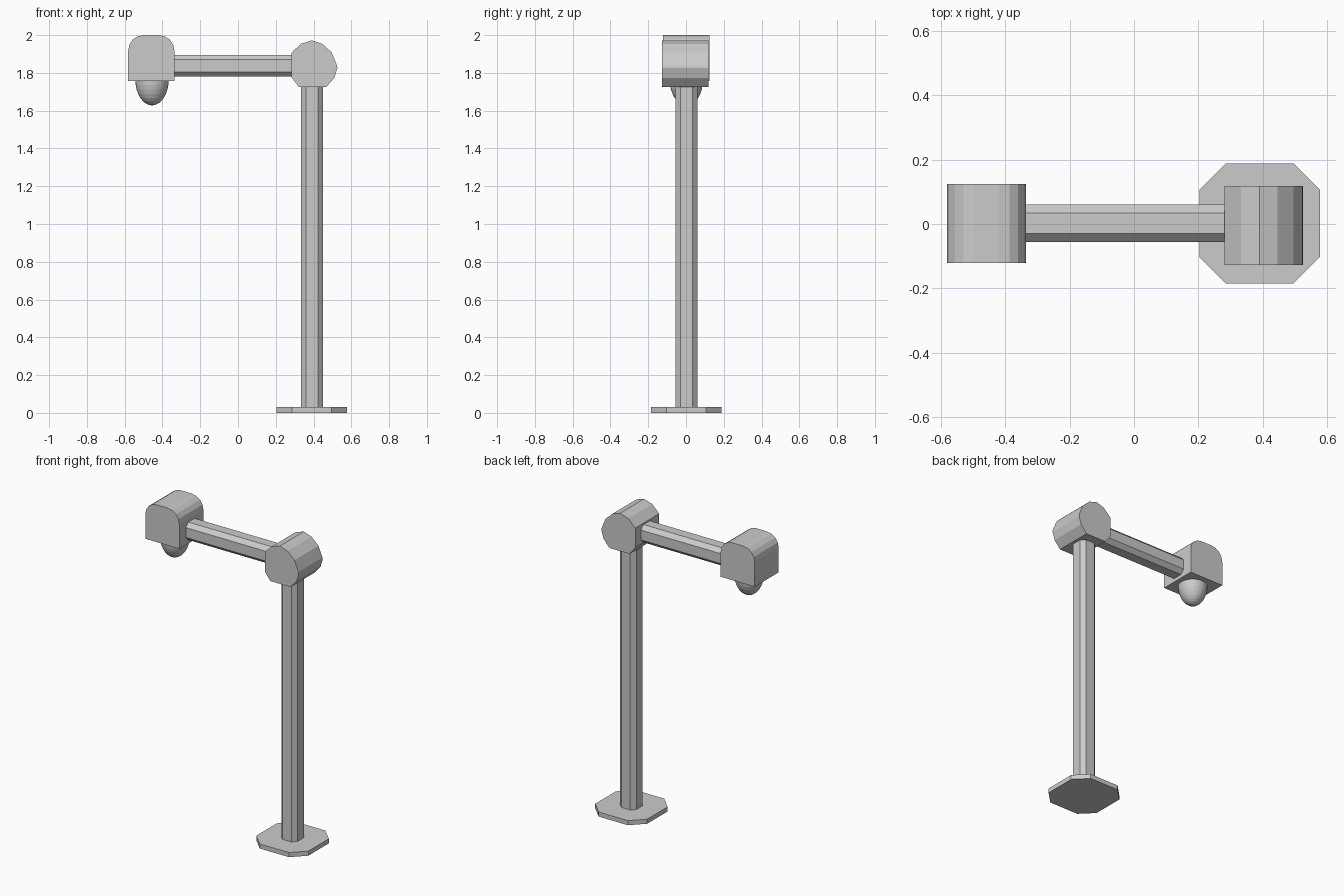
import bpy, bmesh, math
from mathutils import Matrix, Vector

if "Cube" in bpy.data.objects:
    bpy.data.objects.remove(bpy.data.objects["Cube"])

PX, PY, AZ = 0.391, 0.002, 1.838   # post centre and arm height


def prism(name, profile, to_world, length):
    """Extrude a closed 2D profile along local z, then place it."""
    bm = bmesh.new()
    face = bm.faces.new([bm.verts.new((u, v, 0)) for u, v in profile])
    ext = bmesh.ops.extrude_face_region(bm, geom=[face])
    verts = [g for g in ext["geom"] if isinstance(g, bmesh.types.BMVert)]
    bmesh.ops.translate(bm, verts=verts, vec=(0, 0, length))
    bmesh.ops.transform(bm, matrix=to_world, verts=bm.verts)
    bmesh.ops.recalc_face_normals(bm, faces=bm.faces)
    mesh = bpy.data.meshes.new(name)
    bm.to_mesh(mesh)
    bm.free()
    obj = bpy.data.objects.new(name, mesh)
    bpy.context.collection.objects.link(obj)
    return obj


def octagon(half, flat):
    """Square with cut corners: half width and half length of each flat."""
    return [(half, -flat), (half, flat), (flat, half), (-flat, half),
            (-half, flat), (-half, -flat), (-flat, -half), (flat, -half)]


def along_y(y):
    """Profile (u, v) becomes (x, z), extruded towards +y from y."""
    return Matrix(((1, 0, 0, 0), (0, 0, 1, y), (0, 1, 0, 0), (0, 0, 0, 1)))


# Base plate and post
prism("base_plate", octagon(0.187, 0.105), Matrix.Translation((PX, PY, 0)), 0.03)
prism("post", octagon(0.058, 0.032), Matrix.Translation((PX, PY, 0.03)), 1.74)

# Horizontal arm
arm = Matrix.Translation((-0.36, PY, AZ)) @ Matrix.Rotation(math.pi / 2, 4, 'Y')
prism("arm", octagon(0.058, 0.032), arm, 0.7)

# Elbow joint: rounded at the upper right, cut corners elsewhere
joint = [(0.282, 1.778), (0.322, 1.726), (0.468, 1.726), (0.510, 1.774),
         (0.526, 1.826), (0.524, 1.84), (0.496, 1.908), (0.446, 1.954),
         (0.391, 1.972), (0.333, 1.954), (0.282, 1.905)]
prism("elbow_joint", joint, along_y(-0.128), 0.246)

# Lamp head: square block with rounded top corners
CX, half, r, top = -0.459, 0.1225, 0.083, 2.0
head = [(CX - half, 1.757), (CX + half, 1.757)]
for sign, angles in ((1, (0, 22.5, 45, 67.5, 90)), (-1, (90, 67.5, 45, 22.5, 0))):
    for a in map(math.radians, angles):
        head.append((CX + sign * (half - r + r * math.cos(a)),
                     top - r + r * math.sin(a)))
prism("lamp_head", head, along_y(-0.122), 0.247)

# Bulb
bpy.ops.mesh.primitive_uv_sphere_add(segments=32, ring_count=16, radius=1,
                                     location=(-0.455, PY, 1.763))
bulb = bpy.context.object
bulb.name = "bulb"
bulb.scale = (0.088, 0.088, 0.135)
